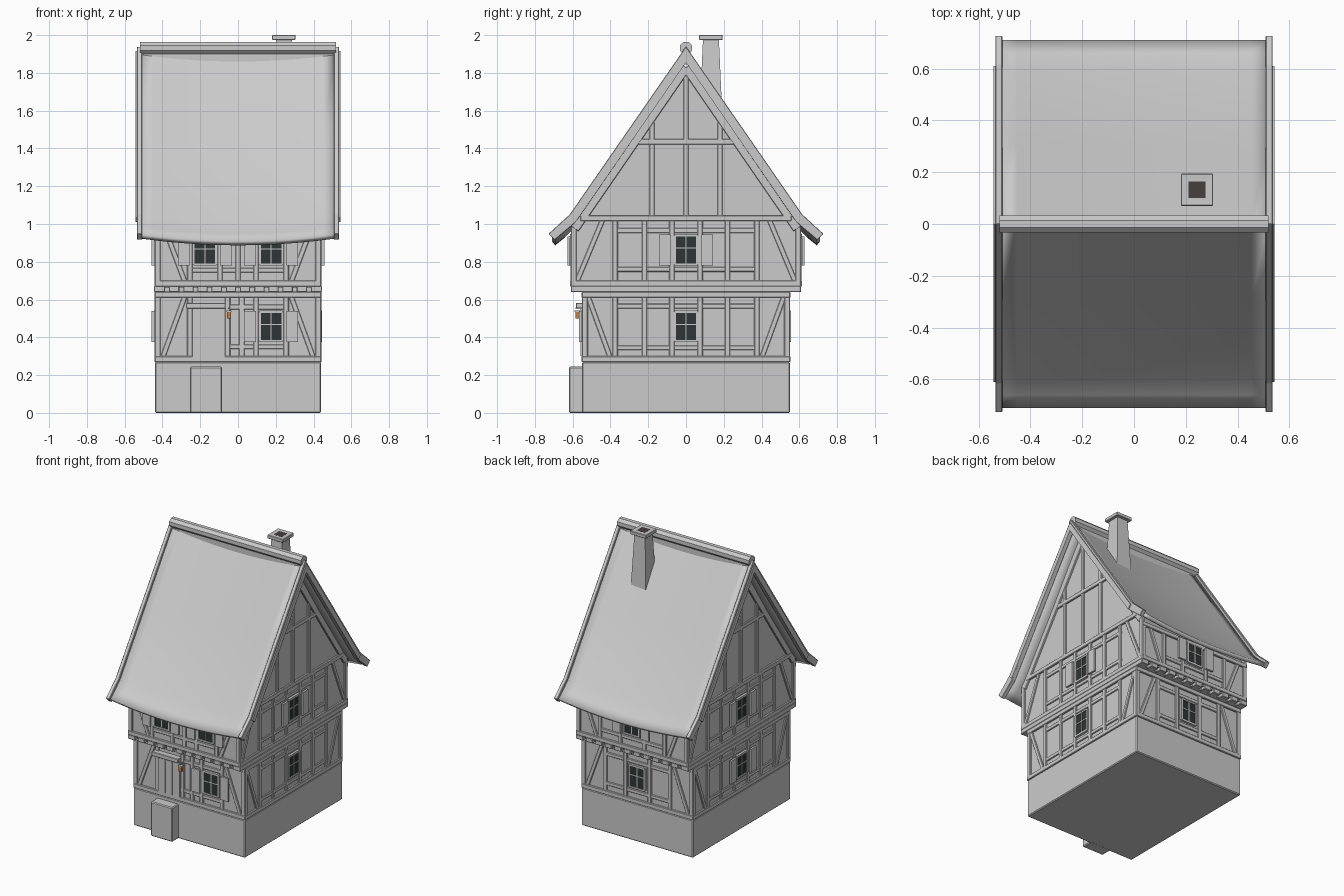
import bpy, bmesh, math
from mathutils import Matrix, Vector

if "Cube" in bpy.data.objects:
    bpy.data.objects.remove(bpy.data.objects["Cube"])

T = Matrix.Translation


def material(name, col):
    m = bpy.data.materials.new(name)
    m.diffuse_color = (*col, 1)
    m.use_nodes = True
    m.node_tree.nodes["Principled BSDF"].inputs["Base Color"].default_value = m.diffuse_color
    return m


GLASS = material("dark_glass", (0.03, 0.035, 0.035))
GLOW = material("lantern_orange", (0.55, 0.2, 0.05))
SOOT = material("soot", (0.06, 0.05, 0.05))


def finish(name, bm, mat=None, bevel=0.0, smooth=False):
    me = bpy.data.meshes.new(name)
    bm.to_mesh(me)
    bm.free()
    ob = bpy.data.objects.new(name, me)
    bpy.context.collection.objects.link(ob)
    if mat:
        me.materials.append(mat)
    if bevel:
        mod = ob.modifiers.new("bevel", 'BEVEL')
        mod.width, mod.segments = bevel, 1
    if smooth:
        bpy.ops.object.select_all(action='DESELECT')
        ob.select_set(True)
        bpy.context.view_layer.objects.active = ob
        bpy.ops.object.shade_smooth_by_angle(angle=math.radians(30))
    return ob


def box(bm, c, s, M=Matrix(), rot=Matrix()):
    bmesh.ops.create_cube(bm, size=1, matrix=M @ T(c) @ rot @ Matrix.Diagonal((*s, 1)))


def solid_box(name, c, s, mat=None, bevel=0.0, M=Matrix()):
    bm = bmesh.new()
    box(bm, c, s, M)
    return finish(name, bm, mat, bevel)


def prism(name, half, x0, x1, bevel=0.0):
    """Extrude a symmetric outline along x; half = top outline then underside, y >= 0."""
    pts = half + [(-y, z) for y, z in reversed(half) if y > 0]
    bm = bmesh.new()
    f = bm.faces.new([bm.verts.new((x0, y, z)) for y, z in pts])
    r = bmesh.ops.extrude_face_region(bm, geom=[f])
    bmesh.ops.translate(bm, vec=(x1 - x0, 0, 0),
                        verts=[v for v in r['geom'] if isinstance(v, bmesh.types.BMVert)])
    bmesh.ops.recalc_face_normals(bm, faces=bm.faces)
    return finish(name, bm, None, bevel)


# wall frames: local x runs along the wall, local -y points outwards
def wall(angle, dist):
    return Matrix.Rotation(math.radians(angle), 4, 'Z') @ T((0, -dist, 0))


def bar(bm, M, u0, v0, u1, v1, w, d=0.011):
    L = math.hypot(u1 - u0, v1 - v0)
    rot = Matrix.Rotation(-math.atan2(v1 - v0, u1 - u0), 4, 'Y')
    box(bm, ((u0 + u1) / 2, -d / 2 + 0.005, (v0 + v1) / 2), (L, d + 0.01, w), M, rot)


def timbers(name, M, half, z0, z1, posts, rails, brace, inner, corner_top=None):
    """Sill, plate, corner posts, inner posts, rails and a pair of braces."""
    bm = bmesh.new()
    ct = corner_top or z1
    bar(bm, M, -half, z0 + 0.015, half, z0 + 0.015, 0.03, 0.013)
    w = half if ct == z1 else half - 0.05      # top plate stays under the roof slope
    bar(bm, M, -w, z1 - 0.015, w, z1 - 0.015, 0.03, 0.013)
    for s in (-1, 1):
        bar(bm, M, s * (half - 0.015), z0, s * (half - 0.015), ct, 0.03)
        bar(bm, M, s * brace[0], z0 + 0.02, s * brace[1], z1 - 0.02, 0.026, 0.009)
    for u in posts:
        bar(bm, M, u, z0, u, z1, 0.028, 0.010)
    for v in rails:
        bar(bm, M, -inner, v, inner, v, 0.026, 0.008)
    return finish(name, bm, None, 0.003)


def window(name, M, u, z0, z1, shutters=()):
    w, zc, h = 0.12, (z0 + z1) / 2, z1 - z0
    solid_box(name + "_glass", (u, -0.005, zc), (w, 0.012, h), GLASS, M=M)
    bm = bmesh.new()
    for s in (-1, 1):
        bar(bm, M, u + s * w / 2, z0, u + s * w / 2, z1, 0.012, 0.016)
        bar(bm, M, u - w / 2, zc + s * h / 2, u + w / 2, zc + s * h / 2, 0.012, 0.016)
    bar(bm, M, u, z0, u, z1, 0.007, 0.014)
    bar(bm, M, u - w / 2, zc + 0.01, u + w / 2, zc + 0.01, 0.007, 0.014)
    finish(name + "_frame", bm)
    for s in shutters:
        solid_box(name + "_shutter", (u + s * 0.112, -0.02, zc), (0.062, 0.014, h + 0.01), M=M)


# masonry base and step
solid_box("plinth", (0, 0, 0.135), (0.88, 1.1, 0.27), bevel=0.006)
solid_box("door_step", (-0.17, -0.575, 0.122), (0.17, 0.09, 0.245), bevel=0.006)

# plaster cores: ground storey, then jettied upper storey with gables
solid_box("ground_storey", (0, 0, 0.45), (0.86, 1.08, 0.38))
prism("upper_storey", [(0, 1.83), (0.6, 0.95), (0.6, 0.66), (0, 0.66)], -0.43, 0.43)
solid_box("jetty_floor", (0, 0, 0.655), (0.87, 1.15, 0.03))

SIDE_POSTS = [s * p for s in (-1, 1) for p in (0.075, 0.22, 0.375)]
WIN_POSTS = [s * p for s in (-1, 1) for p in (0.095, 0.255)]
lower = {"front": wall(0, 0.54), "back": wall(180, 0.54)}
upper = {"front": wall(0, 0.60), "back": wall(180, 0.60)}
gable = {"right": wall(90, 0.43), "left": wall(-90, 0.43)}

# timber framing on the eave sides
for n in lower:
    front = n == "front"
    posts = [-0.255, -0.055, 0.02, 0.095, 0.255] if front else WIN_POSTS
    timbers(n + "_lower_timbers", lower[n], 0.44, 0.27, 0.64, posts,
            (0.35, 0.56), (0.40, 0.28), 0.26)
    timbers(n + "_upper_timbers", upper[n], 0.44, 0.67, 0.95,
            [0] + WIN_POSTS if front else WIN_POSTS,
            (0.755,), (0.28, 0.37), 0.26)
    # joist ends under the jetty
    bm = bmesh.new()
    for i in range(12):
        box(bm, (-0.413 + i * 0.0751, -0.03, 0.655), (0.054, 0.08, 0.032), lower[n])
    finish(n + "_joist_ends", bm, None, 0.003)

# timber framing on the gable sides
for n, M in gable.items():
    timbers(n + "_lower_timbers", M, 0.55, 0.27, 0.64, SIDE_POSTS,
            (0.345, 0.565), (0.40, 0.52), 0.375)
    timbers(n + "_upper_timbers", M, 0.61, 0.67, 1.045, SIDE_POSTS,
            (0.76, 0.965), (0.58, 0.44), 0.39, 0.985)
    bm = bmesh.new()
    bar(bm, M, -0.61, 0.655, 0.61, 0.655, 0.032, 0.014)
    bar(bm, M, -0.27, 1.435, 0.27, 1.435, 0.03)
    for u in (-0.18, 0, 0.18):
        bar(bm, M, u, 1.03, u, 1.80 - 1.45 * abs(u), 0.028, 0.010)
    for s in (-1, 1):
        bar(bm, M, s * 0.59, 0.975, 0, 1.83, 0.05, 0.012)
    finish(n + "_gable_timbers", bm, None, 0.003)
    window(n + "_lower_window", M, 0, 0.38, 0.535, (-1, 1) if n == "left" else ())
    window(n + "_upper_window", M, 0, 0.785, 0.94, (-1, 1))

# front and back windows
window("front_lower_window", lower["front"], 0.175, 0.38, 0.535, (-1, 1))
for s in (-1, 1):
    window("front_upper_window", upper["front"], s * 0.175, 0.785, 0.93, (-1, 1))
window("back_lower_window", lower["back"], 0, 0.38, 0.535)
window("back_upper_window", upper["back"], 0, 0.785, 0.93, (-1, 1))

# door, lintel and lantern
D = lower["front"]
solid_box("door", (-0.155, -0.004, 0.43), (0.172, 0.02, 0.27), M=D)
bm = bmesh.new()
for i in range(3):
    box(bm, (-0.212 + i * 0.057, -0.015, 0.43), (0.053, 0.008, 0.26), D)
finish("door_planks", bm)
solid_box("door_lintel", (-0.17, -0.02, 0.567), (0.21, 0.045, 0.03), bevel=0.003, M=D)
solid_box("lantern_bracket", (-0.048, -0.022, 0.553), (0.008, 0.045, 0.008), M=D)
solid_box("lantern_cap", (-0.048, -0.035, 0.538), (0.028, 0.028, 0.008), M=D)
solid_box("lantern_light", (-0.048, -0.035, 0.517), (0.02, 0.02, 0.034), GLOW, M=D)

# sagging roof sheet
half = [(0.71, 0.945), (0.66, 0.985), (0.60, 1.045), (0.3, 1.48)]
profile = [(-y, z) for y, z in half] + [(0, 1.918)] + half[::-1]
N = 16
bm = bmesh.new()
rows = []
for y, z in profile:
    xs = [-0.515 + 1.03 * i / N for i in range(N + 1)]
    rows.append([bm.verts.new((x, y, z - 0.036 * (1 - (x / 0.515) ** 2))) for x in xs])
for a, b in zip(rows, rows[1:]):
    for i in range(N):
        bm.faces.new((a[i], a[i + 1], b[i + 1], b[i]))
roof = finish("roof", bm, smooth=True)
sol = roof.modifiers.new("thickness", 'SOLIDIFY')
sol.thickness, sol.offset = 0.028, -1

# bargeboards: flared outer board plus a straight one, both ends
for s in (-1, 1):
    prism("bargeboard", [(0, 1.94), (0.616, 1.05), (0.728, 0.948), (0.695, 0.915),
                         (0.588, 1.005), (0, 1.86)], s * 0.508, s * 0.535, 0.003)
    prism("barge_trim", [(0, 1.915), (0.61, 1.035), (0.585, 1.01), (0, 1.855)],
          s * 0.53, s * 0.542)

# octagonal ridge cap with a board closing the gap over the sag
bm = bmesh.new()
bmesh.ops.create_cone(bm, cap_ends=True, segments=8, radius1=0.035, radius2=0.035, depth=1.04,
                      matrix=T((0, 0, 1.932)) @ Matrix.Rotation(math.pi / 2, 4, 'Y')
                      @ Matrix.Rotation(math.pi / 8, 4, 'Z'))
finish("ridge_cap", bm)
solid_box("ridge_board", (0, 0, 1.885), (1.02, 0.03, 0.08))

# tapered chimney with open cap
C = T((0.243, 0.132, 0)) @ Matrix.Rotation(math.pi / 4, 4, 'Z')
bm = bmesh.new()
bmesh.ops.create_cone(bm, cap_ends=True, segments=4, radius1=0.062 * 2 ** 0.5,
                      radius2=0.042 * 2 ** 0.5, depth=0.44, matrix=C @ T((0, 0, 1.76)))
finish("chimney_shaft", bm)
bm = bmesh.new()
box(bm, (0.243, 0.132, 1.9875), (0.125, 0.125, 0.025))
top = max(bm.faces, key=lambda f: f.calc_center_median().z)
bmesh.ops.inset_region(bm, faces=[top], thickness=0.03)
bmesh.ops.translate(bm, vec=(0, 0, -0.001), verts=list(top.verts))
finish("chimney_cap", bm, None, 0.003)
solid_box("chimney_flue", (0.243, 0.132, 1.9965), (0.064, 0.064, 0.006), SOOT)
